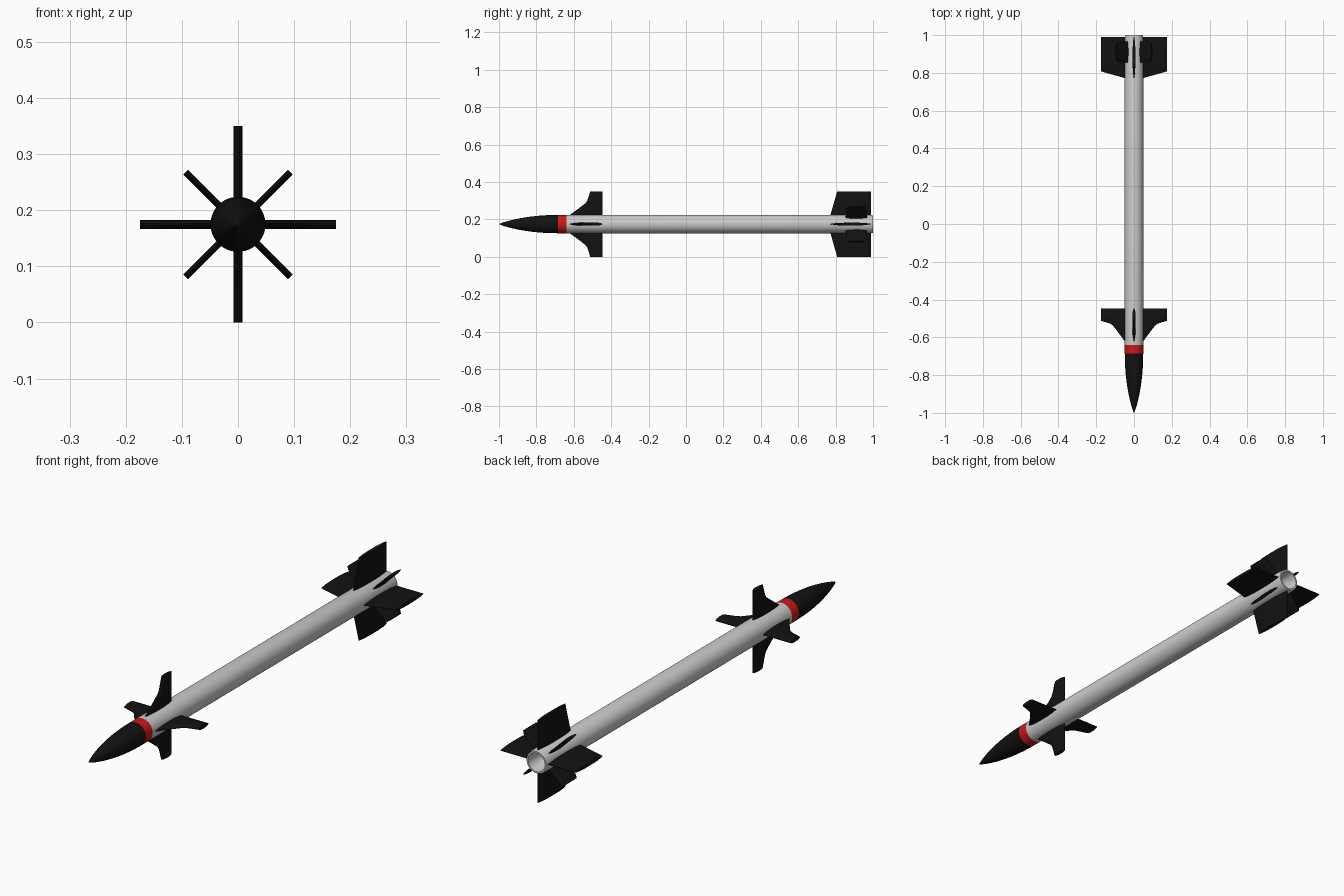
import bpy, bmesh, math
from mathutils import Matrix, Vector

if "Cube" in bpy.data.objects:
    bpy.data.objects.remove(bpy.data.objects["Cube"])

ZC = 0.175   # height of the long axis
R = 0.049    # body radius


def material(name, colour):
    m = bpy.data.materials.new(name)
    m.diffuse_color = colour
    m.use_nodes = True
    m.node_tree.nodes["Principled BSDF"].inputs["Base Color"].default_value = m.diffuse_color
    return m


BLACK = material("black", (0.006, 0.006, 0.006, 1))
RED = material("red", (0.6, 0.01, 0.01, 1))


def finish(name, bm, mat, angle):
    bmesh.ops.recalc_face_normals(bm, faces=bm.faces)
    me = bpy.data.meshes.new(name)
    bm.to_mesh(me)
    bm.free()
    ob = bpy.data.objects.new(name, me)
    bpy.context.collection.objects.link(ob)
    if mat:
        me.materials.append(mat)
    bpy.ops.object.select_all(action='DESELECT')
    ob.select_set(True)
    bpy.context.view_layer.objects.active = ob
    bpy.ops.object.shade_smooth_by_angle(angle=math.radians(angle))
    return ob


def lathe(name, profile, mat=None, segs=48):
    """Spin (y, radius) points around the long axis."""
    bm = bmesh.new()
    vs = [bm.verts.new((r, y, ZC)) for y, r in profile]
    es = [bm.edges.new(p) for p in zip(vs, vs[1:])]
    bmesh.ops.spin(bm, geom=vs + es, cent=(0, 0, ZC), axis=(0, 1, 0),
                   angle=math.tau, steps=segs, use_duplicate=False)
    bmesh.ops.remove_doubles(bm, verts=bm.verts, dist=1e-5)
    return finish(name, bm, mat, 30)


# lens-shaped fin section: (fraction of chord, fraction of half thickness)
LENS = [(0, 0.12), (0.08, 0.5), (0.2, 0.85), (0.4, 1), (0.65, 1), (0.85, 0.7), (1, 0.15)]


def fin(name, stations, thick, degrees):
    """Loft the lens section through (radius, leading y, trailing y) stations."""
    bm = bmesh.new()
    rings = []
    for r, y0, y1 in stations:
        side = [(y0 + (y1 - y0) * f, t * thick / 2) for f, t in LENS]
        loop = side + [(y, -t) for y, t in reversed(side)]
        rings.append([bm.verts.new((t, y, r)) for y, t in loop])
    for a, b in zip(rings, rings[1:]):
        n = len(a)
        for i in range(n):
            j = (i + 1) % n
            bm.faces.new((a[i], a[j], b[j], b[i]))
    bm.faces.new(rings[0])
    bm.faces.new(rings[-1])
    bm.transform(Matrix.Translation(Vector((0, 0, ZC))) @
                 Matrix.Rotation(math.radians(degrees), 4, 'Y'))
    return finish(name, bm, BLACK, 35)


# nose cone
nose = []
for i in range(17):
    x = (i / 16) ** 1.5
    nose.append((-1 + 0.315 * x, R * (1 - (1 - x) ** 2) ** 0.85))
lathe("nose_cone", nose, BLACK)

# coloured band behind the nose
lathe("nose_band", [(-0.685, R), (-0.64, R)], RED)

# body tube with hollow exhaust at the rear
lathe("body_tube", [(-0.64, R), (0.985, R), (1.0, 0.046), (1.0, 0.039),
                    (0.97, 0.036), (0.93, 0.028), (0.90, 0.018), (0.90, 0)])

# fins
FRONT = [(0.04, -0.63, -0.447), (0.052, -0.617, -0.447), (0.085, -0.572, -0.447),
         (0.112, -0.537, -0.447), (0.125, -0.528, -0.447), (0.15, -0.52, -0.447),
         (0.175, -0.512, -0.447)]
TAIL = [(0.04, 0.77, 0.99), (0.175, 0.808, 0.99)]
SMALL = [(0.04, 0.853, 0.968), (0.12, 0.857, 0.964), (0.132, 0.866, 0.955)]
for k in range(4):
    fin(f"front_fin_{k + 1}", FRONT, 0.016, 90 * k)
    fin(f"tail_fin_{k + 1}", TAIL, 0.015, 90 * k)
    fin(f"small_tail_fin_{k + 1}", SMALL, 0.012, 45 + 90 * k)
